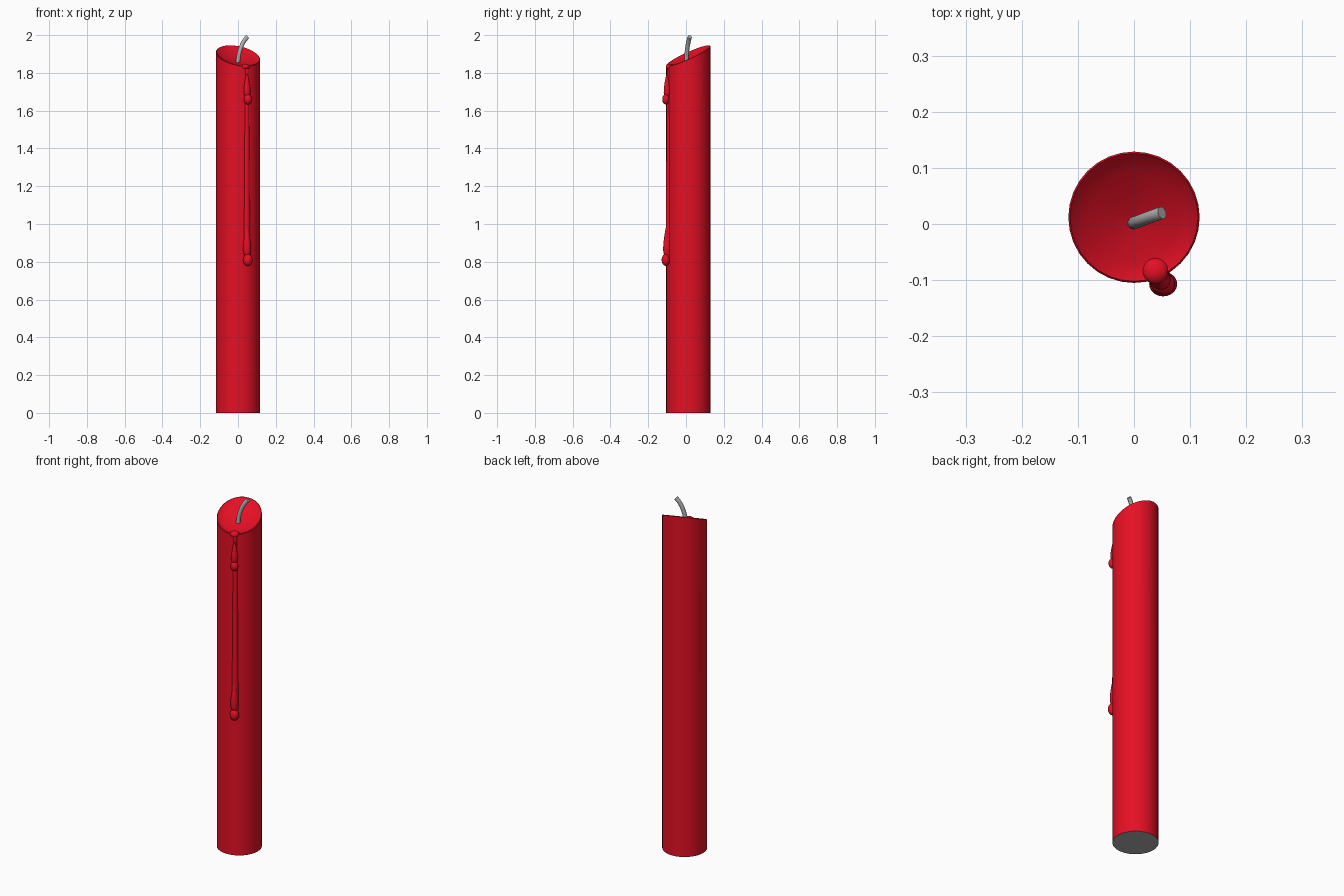
import bpy, bmesh, math

cube = bpy.data.objects.get("Cube")
if cube:
    bpy.data.objects.remove(cube, do_unlink=True)


def material(name, rgb):
    m = bpy.data.materials.new(name)
    m.use_nodes = True
    m.diffuse_color = (*rgb, 1)
    m.node_tree.nodes["Principled BSDF"].inputs["Base Color"].default_value = (*rgb, 1)
    return m


RED = material("red wax", (0.78, 0.005, 0.018))
GREY = material("grey wick", (0.42, 0.42, 0.42))


def lathe(name, profile, sides, center, mats, slant=(0, 0), base_grey=False):
    """Revolve (radius, height, slant weight) points; the slant tilts the upper rings."""
    bm = bmesh.new()
    cx, cy = center
    rings = []
    for r, z, w in profile:
        ring = []
        for i in range(sides):
            a = math.tau * i / sides
            x, y = r * math.cos(a), r * math.sin(a)
            ring.append(bm.verts.new((cx + x, cy + y, z + w * (slant[0] * x + slant[1] * y))))
        rings.append(ring)
    for a, b in zip(rings, rings[1:]):
        for i in range(sides):
            j = (i + 1) % sides
            bm.faces.new((a[i], a[j], b[j], b[i]))
    base = bm.faces.new(rings[0][::-1])
    base.material_index = int(base_grey)
    bm.faces.new(rings[-1])
    bmesh.ops.recalc_face_normals(bm, faces=bm.faces)
    mesh = bpy.data.meshes.new(name)
    bm.to_mesh(mesh)
    bm.free()
    for m in mats:
        mesh.materials.append(m)
    obj = bpy.data.objects.new(name, mesh)
    bpy.context.collection.objects.link(obj)
    smooth(obj)
    return obj


def smooth(obj):
    bpy.ops.object.select_all(action="DESELECT")
    obj.select_set(True)
    bpy.context.view_layer.objects.active = obj
    bpy.ops.object.shade_smooth_by_angle(angle=math.radians(40))


def blob(name, loc, scale):
    bpy.ops.mesh.primitive_uv_sphere_add(segments=20, ring_count=12, location=loc)
    obj = bpy.context.object
    obj.name = name
    obj.scale = scale
    obj.data.materials.append(RED)
    smooth(obj)


# Candle body with slanted rim and a shallow melted hollow
R = 0.117
lathe("candle_body",
      [(R, 0, 0), (R, 1.89, 1), (R - 0.003, 1.892, 1), (R - 0.008, 1.887, 1),
       (0.08, 1.876, 1), (0.04, 1.866, 1), (0.003, 1.86, 1)],
      32, (0, 0.012), [RED, GREY], slant=(-0.17, 0.44), base_grey=True)

# Curved wick
curve = bpy.data.curves.new("wick", "CURVE")
curve.dimensions = "3D"
curve.bevel_depth = 0.0115
curve.bevel_resolution = 3
curve.use_fill_caps = True
path = curve.splines.new("BEZIER")
path.bezier_points.add(1)
ends = [((0, 0.002, 1.855), (0, 0.002, 1.81), (0.002, 0.002, 1.915)),
        ((0.05, 0.02, 1.99), (0.026, 0.012, 1.97), (0.07, 0.028, 2.01))]
for p, (co, left, right) in zip(path.bezier_points, ends):
    p.co, p.handle_left, p.handle_right = co, left, right
wick = bpy.data.objects.new("wick", curve)
bpy.context.collection.objects.link(wick)
curve.materials.append(GREY)
bpy.ops.object.select_all(action="DESELECT")
wick.select_set(True)
bpy.context.view_layer.objects.active = wick
bpy.ops.object.convert(target="MESH")
smooth(bpy.context.object)

# Wax run down the front: spill at the rim, stem, and two hanging drops
blob("rim_spill", (0.038, -0.083, 1.832), (0.024, 0.024, 0.016))
lathe("wax_run", [(0.018, 0.83, 0), (0.017, 1.0, 0), (0.014, 1.48, 0),
                  (0.012, 1.65, 0), (0.01, 1.835, 0)],
      14, (0.046, -0.09), [RED])
for name, z, size in (("upper", 1.66, 0.85), ("lower", 0.81, 1.0)):
    blob(name + "_drop", (0.052, -0.107, z), (0.025 * size, 0.022 * size, 0.032 * size))
    teardrop = [(0.006, 0.01), (0.016, 0.025), (0.021, 0.05), (0.02, 0.085),
                (0.015, 0.125), (0.008, 0.165), (0.002, 0.19)]
    lathe(name + "_teardrop", [(r * size, z + h * size ** 2, 0) for r, h in teardrop],
          16, (0.048, -0.1), [RED])
